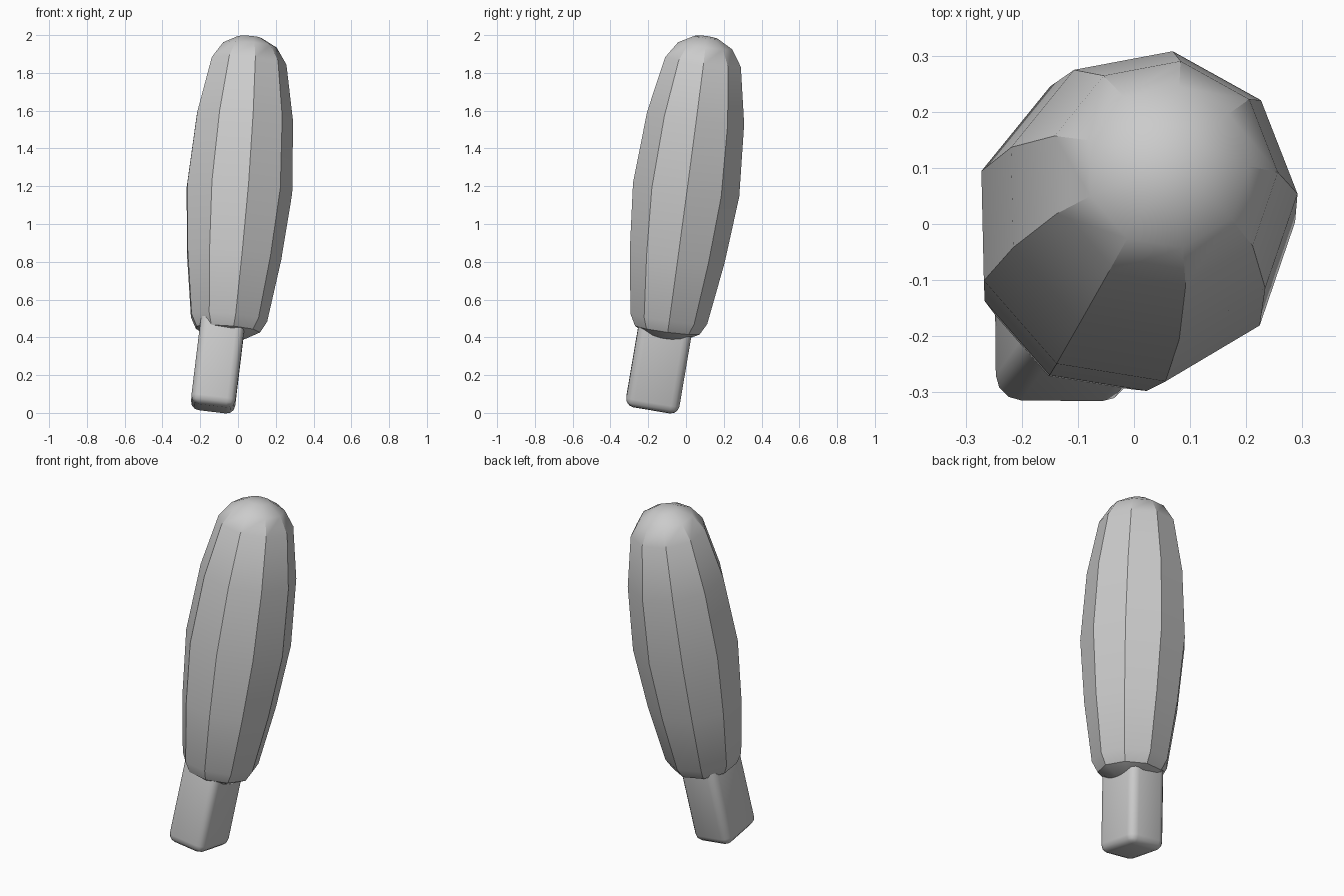
import bpy, bmesh, math
from mathutils import Vector, Matrix

if "Cube" in bpy.data.objects:
    bpy.data.objects.remove(bpy.data.objects["Cube"], do_unlink=True)

grey = bpy.data.materials.new("plain_grey")
grey.use_nodes = True
colour = (0.6, 0.6, 0.6, 1)
grey.diffuse_color = colour
grey.node_tree.nodes["Principled BSDF"].inputs["Base Color"].default_value = colour


def lean(direction, centre):
    """Tilt the z axis onto a direction without twisting, then move to centre."""
    d = Vector(direction).normalized()
    return Matrix.Translation(centre) @ Vector((0, 0, 1)).rotation_difference(d).to_matrix().to_4x4()


def finish(name, bm, matrix):
    bmesh.ops.recalc_face_normals(bm, faces=bm.faces)
    mesh = bpy.data.meshes.new(name)
    bm.to_mesh(mesh)
    bm.free()
    mesh.materials.append(grey)
    mesh.transform(matrix)
    obj = bpy.data.objects.new(name, mesh)
    bpy.context.collection.objects.link(obj)
    bpy.ops.object.select_all(action='DESELECT')
    obj.select_set(True)
    bpy.context.view_layer.objects.active = obj
    bpy.ops.object.shade_smooth_by_angle(angle=math.radians(30))
    return obj


# Nine-sided bulging body: (radius, height) rings with a domed top
SIDES = 9
MID = 1.185
profile = [(0.10, 0.40), (0.175, 0.44), (0.208, 0.5), (0.257, 0.83), (0.288, MID),
           (0.263, 1.565), (0.205, 1.86), (0.147, 1.945), (0.065, 1.988)]
bm = bmesh.new()
rings = []
for r, z in profile:
    angles = [math.radians(1) + math.tau * i / SIDES for i in range(SIDES)]
    rings.append([bm.verts.new((r * math.cos(a), r * math.sin(a), (z - MID) * 1.012))
                  for a in angles])
for low, high in zip(rings, rings[1:]):
    for i in range(SIDES):
        j = (i + 1) % SIDES
        bm.faces.new((low[i], low[j], high[j], high[i]))
for ring, z in ((rings[0], 0.392), (rings[-1], 1.996)):
    tip = bm.verts.new((0, 0, (z - MID) * 1.012))
    for i in range(SIDES):
        bm.faces.new((ring[i], ring[(i + 1) % SIDES], tip))
finish("body", bm, lean((0.077, 0.133, 1), (0, 0, MID)))

# Rounded rectangular handle, sunk into the body
bm = bmesh.new()
bmesh.ops.create_cube(bm, size=1)
bmesh.ops.scale(bm, vec=(0.235, 0.285, 0.6), verts=bm.verts)
bmesh.ops.translate(bm, vec=(0, 0, 0.3), verts=bm.verts)
bmesh.ops.bevel(bm, geom=bm.edges[:], offset=0.045, segments=3, profile=0.5, affect='EDGES')
finish("handle", bm, lean((0.122, 0.17, 1), (-0.136, -0.182, 0.022)))
